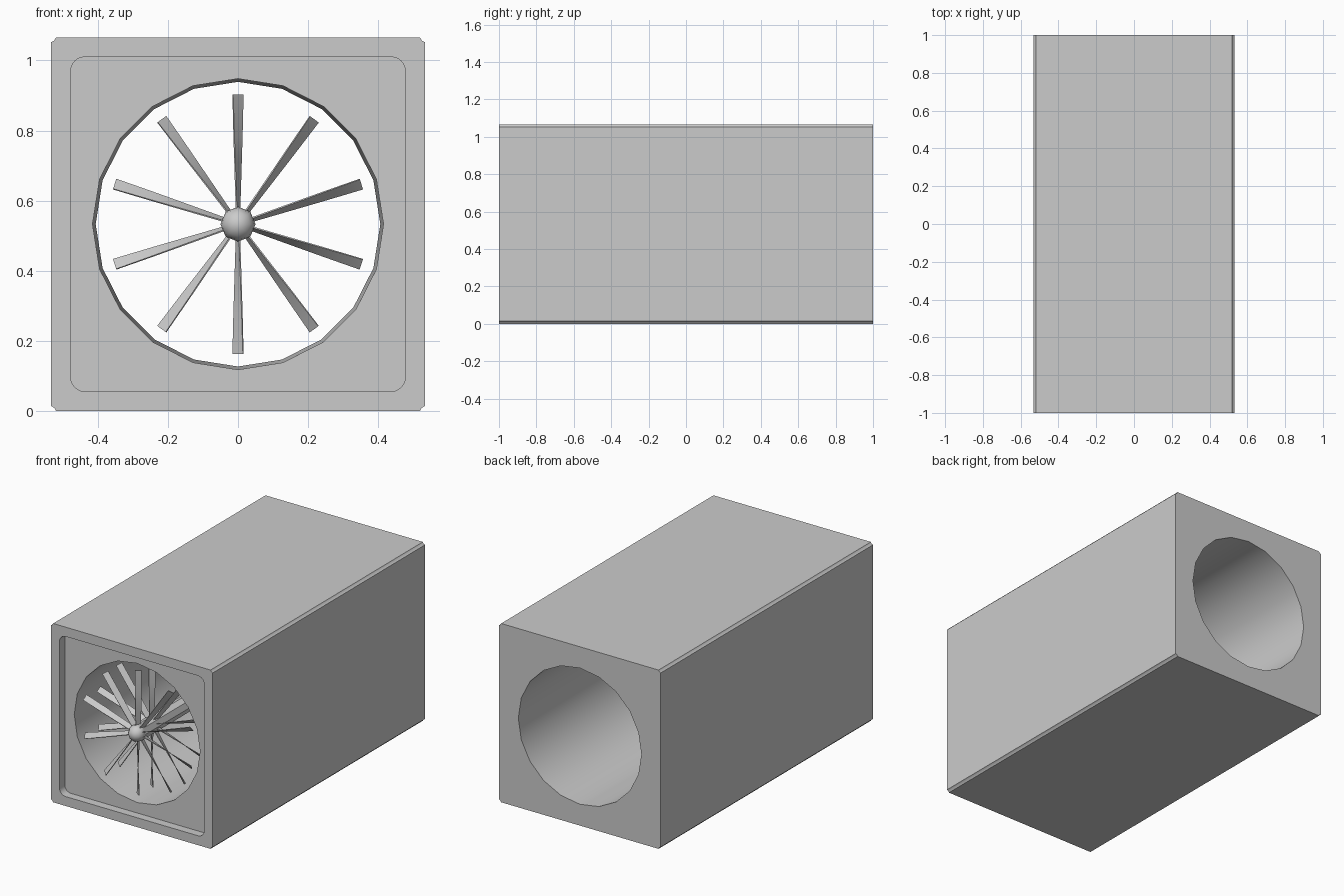
import bpy, bmesh, math
from mathutils import Vector, Matrix

if "Cube" in bpy.data.objects:
    bpy.data.objects.remove(bpy.data.objects["Cube"], do_unlink=True)

HALF = 0.533          # half width of the square casing, also the axis height
BLADES = 10

grey = bpy.data.materials.new("light_grey")
grey.use_nodes = True
grey.diffuse_color = (0.6, 0.6, 0.6, 1)
grey.node_tree.nodes["Principled BSDF"].inputs["Base Color"].default_value = (0.6, 0.6, 0.6, 1)


def finish(bm, name):
    """Turn a bmesh into a shaded object centred on the duct axis."""
    bmesh.ops.recalc_face_normals(bm, faces=bm.faces)
    mesh = bpy.data.meshes.new(name)
    bm.to_mesh(mesh)
    bm.free()
    mesh.materials.append(grey)
    obj = bpy.data.objects.new(name, mesh)
    obj.location.z = HALF
    bpy.context.collection.objects.link(obj)
    bpy.ops.object.select_all(action='DESELECT')
    obj.select_set(True)
    bpy.context.view_layer.objects.active = obj
    bpy.ops.object.shade_smooth_by_angle(angle=math.radians(35))
    return obj


def add_loop(bm, points, y):
    """Closed edge loop of (x, z) points at depth y."""
    verts = [bm.verts.new((x, y, z)) for x, z in points]
    return [bm.edges.new((a, b)) for a, b in zip(verts, verts[1:] + verts[:1])]


def four_corners(corner):
    """Repeat one corner's (x, z) points round all four corners."""
    pts = []
    for _ in range(4):
        pts += corner
        corner = [(-z, x) for x, z in corner]
    return pts


def circle(radius, sides):
    return [(radius * math.cos(math.tau * i / sides), radius * math.sin(math.tau * i / sides))
            for i in range(sides)]


# Casing: notched square block, recessed front, open round duct
notch = four_corners([(HALF, HALF - 0.014), (HALF - 0.009, HALF - 0.009), (HALF - 0.014, HALF)])
c, r = 0.437, 0.04
rounded = four_corners([(c + r * math.cos(a * math.pi / 12), c + r * math.sin(a * math.pi / 12))
                        for a in range(7)])
bm = bmesh.new()
outer_front = add_loop(bm, notch, -1)
outer_back = add_loop(bm, notch, 1)
recess_front = add_loop(bm, rounded, -1)
recess_back = add_loop(bm, rounded, -0.95)
duct_front = add_loop(bm, circle(0.415, 20), -0.95)
duct_back = add_loop(bm, circle(0.406, 20), 1)
for a, b in ((outer_front, outer_back), (recess_front, recess_back), (duct_front, duct_back)):
    bmesh.ops.bridge_loops(bm, edges=a + b)
for a, b in ((outer_front, recess_front), (recess_back, duct_front), (outer_back, duct_back)):
    bmesh.ops.triangle_fill(bm, edges=a + b, use_beauty=True)
finish(bm, "casing")

# Round hub at the front of the shaft
bm = bmesh.new()
bmesh.ops.create_uvsphere(bm, u_segments=8, v_segments=8, radius=0.05,
                          matrix=Matrix.Translation((0, -0.95, 0)) @ Matrix.Rotation(math.pi / 2, 4, 'X'))
hub = finish(bm, "hub")
for poly in hub.data.polygons:
    poly.use_smooth = True
for edge in hub.data.edges:
    edge.use_edge_sharp = False

# Shaft running back along the duct
bm = bmesh.new()
front = add_loop(bm, circle(0.048, 8), -0.95)
back = add_loop(bm, circle(0.048, 8), 0)
bmesh.ops.bridge_loops(bm, edges=front + back)
bmesh.ops.holes_fill(bm, edges=front + back)
shaft = finish(bm, "shaft")
shaft.data.shade_smooth()
bpy.ops.object.shade_smooth_by_angle(angle=math.radians(50))


def blade_row(name, y):
    """Ring of twisted flat blades, steep at the root and flatter at the tip."""
    bm = bmesh.new()
    for i in range(BLADES):
        spin = Matrix.Rotation(math.tau * i / BLADES, 4, 'Y')
        rings = []
        for radius, pitch in ((0.03, 76), (0.14, 64), (0.25, 50), (0.37, 34)):
            p = math.radians(pitch)
            chord = Vector((math.cos(p), math.sin(p), 0)) * 0.018
            thick = Vector((math.sin(p), -math.cos(p), 0)) * 0.002
            rings.append([bm.verts.new(spin @ (Vector((0, y, radius)) + chord * s + thick * t))
                          for s, t in ((-1, -1), (1, -1), (1, 1), (-1, 1))])
        for a, b in zip(rings, rings[1:]):
            for k in range(4):
                n = (k + 1) % 4
                bm.faces.new((a[k], a[n], b[n], b[k]))
        bm.faces.new(rings[0])
        bm.faces.new(rings[-1])
    finish(bm, name)


# Two aligned fan stages
blade_row("front_fan_blades", -0.94)
blade_row("rear_fan_blades", -0.81)
